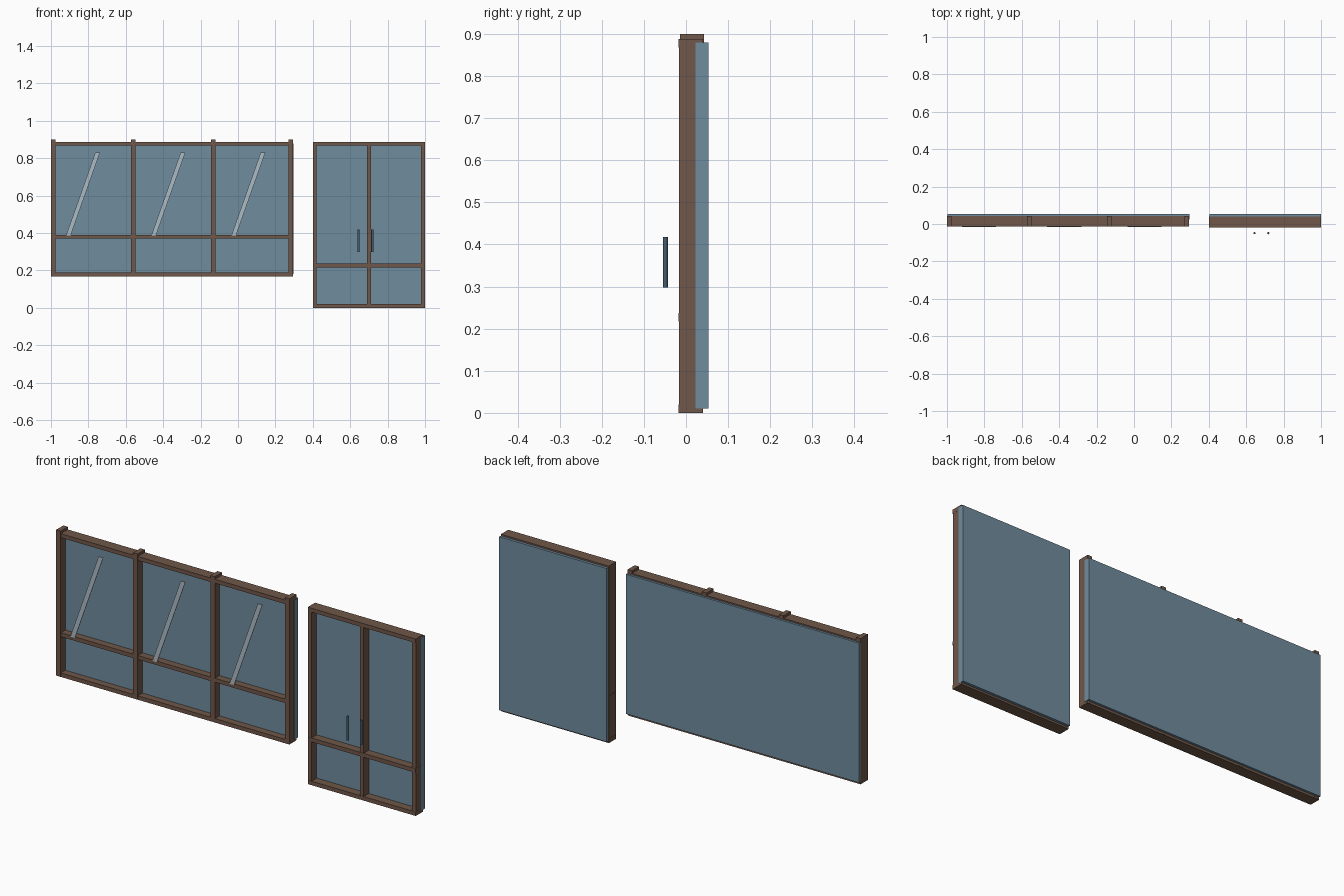
import bpy
import bmesh

old = bpy.data.objects.get("Cube")
if old:
    bpy.data.objects.remove(old, do_unlink=True)


def material(name, rgb):
    m = bpy.data.materials.new(name)
    m.use_nodes = True
    color = (*rgb, 1)
    m.diffuse_color = color
    m.node_tree.nodes["Principled BSDF"].inputs["Base Color"].default_value = color
    return m


WOOD = material("brown wood", (0.16, 0.095, 0.066))
GLASS = material("blue glass", (0.162, 0.262, 0.342))
GLINT = material("pale glint", (0.41, 0.50, 0.56))
METAL = material("dark steel", (0.06, 0.11, 0.155))


def prism(name, outline, y, mat):
    """Solid from an x-z outline, spanning the y range."""
    bm = bmesh.new()
    face = bm.faces.new([bm.verts.new((px, y[0], pz)) for px, pz in outline])
    ext = bmesh.ops.extrude_face_region(bm, geom=[face])["geom"]
    moved = [v for v in ext if isinstance(v, bmesh.types.BMVert)]
    bmesh.ops.translate(bm, verts=moved, vec=(0, y[1] - y[0], 0))
    bmesh.ops.recalc_face_normals(bm, faces=bm.faces)
    mesh = bpy.data.meshes.new(name)
    bm.to_mesh(mesh)
    bm.free()
    mesh.materials.append(mat)
    obj = bpy.data.objects.new(name, mesh)
    bpy.context.collection.objects.link(obj)
    return obj


def box(name, x, y, z, mat):
    return prism(name, [(x[0], z[0]), (x[1], z[0]), (x[1], z[1]), (x[0], z[1])], y, mat)


# Window: posts rise a little above the rails
for i, x in enumerate((-1.0, -0.572, -0.144, 0.27)):
    box(f"window_post_{i + 1}", (x, x + 0.025), (-0.014, 0.043), (0.17, 0.9), WOOD)
for name, z in (("bottom", 0.168), ("middle", 0.37), ("top", 0.867)):
    box(f"window_{name}_rail", (-0.999, 0.294), (-0.013, 0.042), (z, z + 0.02), WOOD)
box("window_glass", (-0.998, 0.297), (0.023, 0.053), (0.18, 0.88), GLASS)

# Slanted light streaks on the window panes
for i, x in enumerate((-0.92, -0.464, -0.036)):
    outline = [(x, 0.386), (x + 0.025, 0.386), (x + 0.182, 0.83), (x + 0.157, 0.83)]
    prism(f"window_glint_{i + 1}", outline, (-0.016, -0.013), GLINT)

# Double door
for name, x in (("right", 0.401), ("centre", 0.69), ("left", 0.979)):
    box(f"door_{name}_stile", (x, x + 0.02), (-0.017, 0.039), (0.004, 0.886), WOOD)
for name, z in (("bottom", 0.0), ("middle", 0.217), ("top", 0.868)):
    box(f"door_{name}_rail", (0.4, 0.9995), (-0.018, 0.04), (z, z + 0.02), WOOD)
box("door_glass", (0.403, 1.0), (0.023, 0.053), (0.01, 0.88), GLASS)

# Round upright handles in front of the door
for name, x in (("right", 0.644), ("left", 0.718)):
    bpy.ops.mesh.primitive_cylinder_add(vertices=12, radius=0.006, depth=0.12,
                                        location=(x, -0.049, 0.358))
    handle = bpy.context.object
    handle.name = f"door_{name}_handle"
    handle.data.materials.append(METAL)
    bpy.ops.object.shade_smooth_by_angle()
